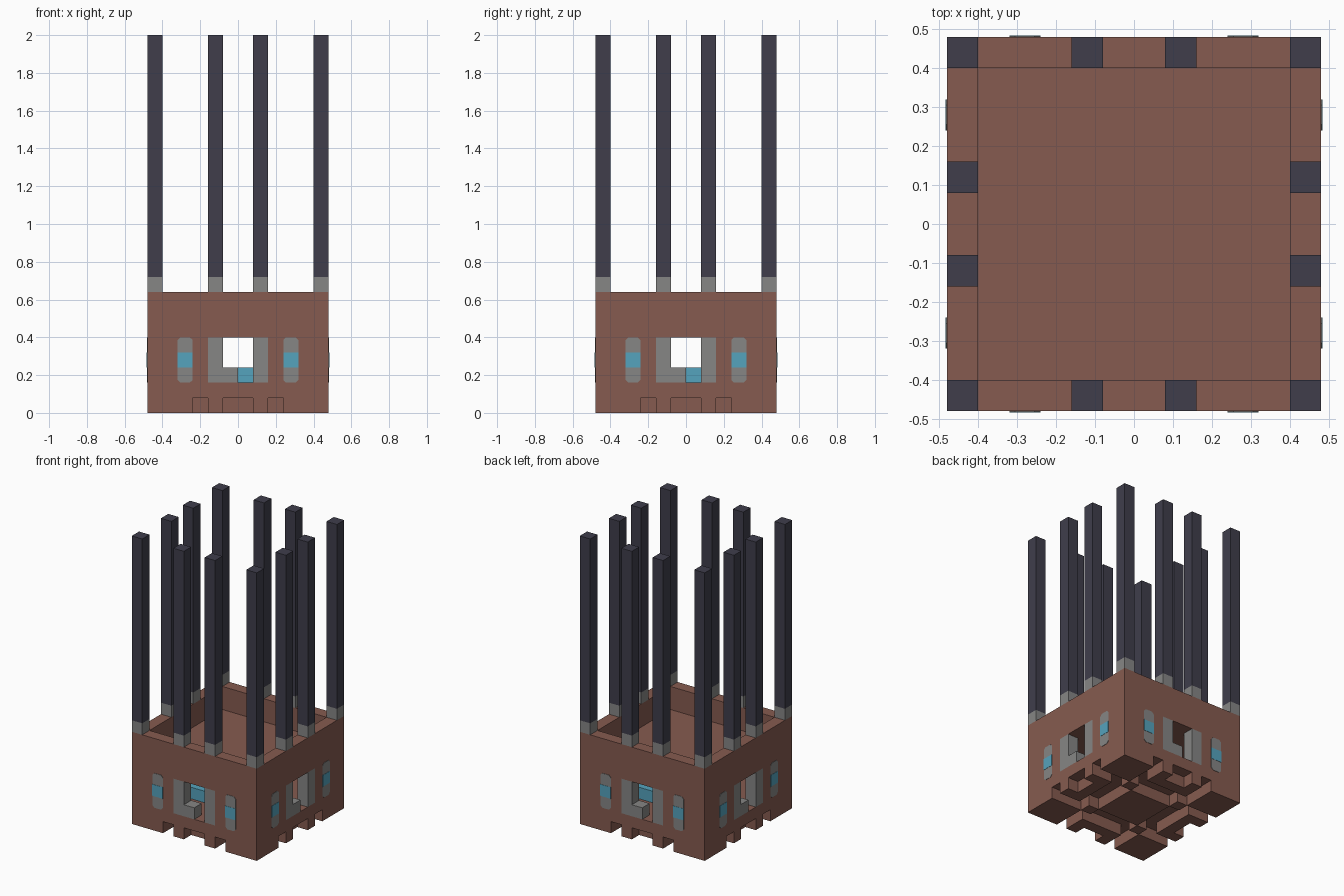
import bpy
import bmesh
from math import pi
from mathutils import Matrix, Vector

U = 0.08  # building block size; the plan is 12 blocks square

cube = bpy.data.objects.get("Cube")
if cube:
    bpy.data.objects.remove(cube, do_unlink=True)


def material(name, rgb):
    m = bpy.data.materials.new(name)
    m.use_nodes = True
    m.diffuse_color = (*rgb, 1)
    m.node_tree.nodes["Principled BSDF"].inputs["Base Color"].default_value = (*rgb, 1)
    return m


BRICK = material("brown_brick", (0.238, 0.105, 0.080))
STONE = material("grey_stone", (0.24, 0.24, 0.235))
GLASS = material("blue_glass", (0.091, 0.366, 0.509))
IRON = material("dark_iron", (0.050, 0.048, 0.071))


def add_box(bm, x, y, z, chamfer=0):
    """Box from block-unit ranges, counted from the front left bottom corner."""
    lo, hi = (Vector(c) * U - Vector((6 * U, 6 * U, 0)) for c in zip(x, y, z))
    m = Matrix.Translation((lo + hi) / 2) @ Matrix.Diagonal((*(hi - lo), 1))
    verts = bmesh.ops.create_cube(bm, size=1, matrix=m)["verts"]
    if chamfer:
        edges = {e for v in verts for e in v.link_edges
                 if abs(e.verts[0].co.y - e.verts[1].co.y) > U / 2}
        bmesh.ops.bevel(bm, geom=list(edges), offset=chamfer, segments=1, affect='EDGES')


def part(name, mat, boxes, sides=4, chamfer=0):
    """One object from boxes, repeated around the square plan."""
    bm = bmesh.new()
    for b in boxes:
        add_box(bm, *b, chamfer=chamfer)
    source = bm.copy()
    tmp = bpy.data.meshes.new(name + "_side")
    for i in range(1, sides):
        turned = source.copy()
        bmesh.ops.rotate(turned, verts=turned.verts, matrix=Matrix.Rotation(i * pi / 2, 3, 'Z'))
        turned.to_mesh(tmp)
        bm.from_mesh(tmp)
        turned.free()
    source.free()
    bpy.data.meshes.remove(tmp)
    mesh = bpy.data.meshes.new(name)
    bm.to_mesh(mesh)
    bm.free()
    mesh.materials.append(mat)
    obj = bpy.data.objects.new(name, mesh)
    bpy.context.scene.collection.objects.link(obj)
    return obj


WALL = (0, 1)

# Walls around the opening, up to the parapet
part("walls", BRICK, [
    ((0, 4), WALL, (2, 5)),
    ((8, 11), WALL, (2, 5)),
    ((0, 11), WALL, (5, 8)),
])

# Floor and recessed roof
part("floor_slab", BRICK, [((0, 12), (0, 12), (1, 2))], sides=1)
part("roof_slab", BRICK, [((1, 11), (1, 11), (5, 6))], sides=1)

# Stepped feet under the floor
part("corner_feet", BRICK, [
    ((0, 3), (0, 3), (0, 1)),
    ((3, 4), (3, 4), (0, 1)),
])
part("edge_feet", BRICK, [
    ((4, 5), (0, 1), (0, 1)),
    ((7, 8), (0, 1), (0, 1)),
    ((4, 8), (1, 2), (0, 1)),
])
part("centre_foot", BRICK, [((4, 8), (4, 8), (0, 1))], sides=1)

# Doorway pillars and the step inside each doorway
part("doorway_pillars", STONE, [((4, 5), WALL, (2, 5)), ((7, 8), WALL, (2, 5))])
part("doorway_step", STONE, [((5, 6), WALL, (2, 3))])

# Windows: chamfered stone surround with a glass pane through the wall
windows = (2, 9)
part("window_surrounds", STONE,
     [((x, x + 1), (-0.03, 1.03), (2, 5)) for x in windows], chamfer=0.015)
part("window_panes", GLASS,
     [((x, x + 1), (-0.05, 1.05), (3, 4)) for x in windows])

# Glass basin in the middle of the room
part("basin", GLASS, [((3, 9), (3, 9), (2, 3))], sides=1)

# Posts on the parapet: one corner and two along each side
posts = (0, 4, 7)
part("post_bases", STONE, [((x, x + 1), WALL, (8, 9)) for x in posts])
part("posts", IRON, [((x, x + 1), WALL, (9, 25)) for x in posts])
